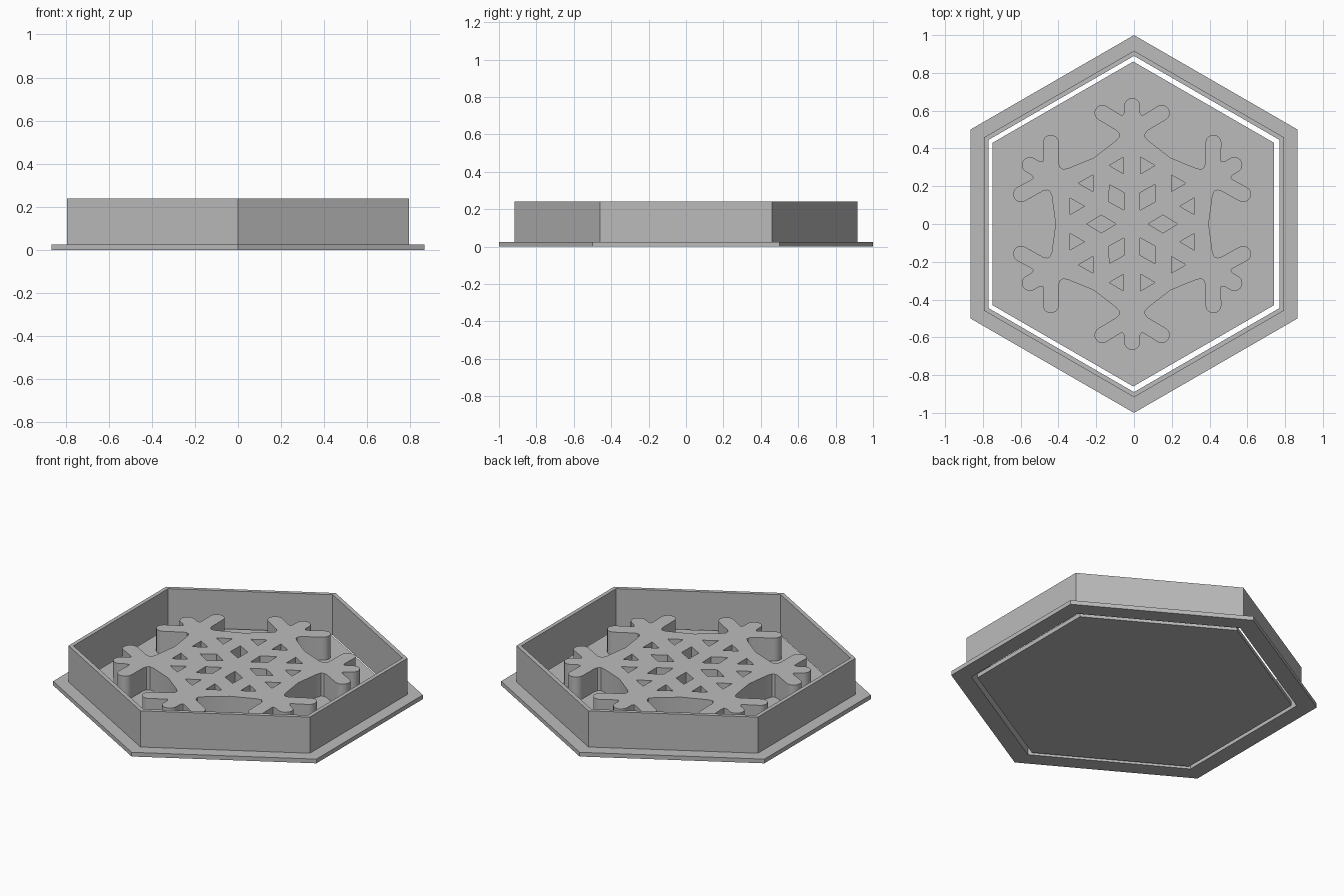
import bpy, bmesh
from math import sin, cos, radians, pi
from mathutils import Matrix, Vector

cube = bpy.data.objects.get("Cube")
if cube:
    bpy.data.objects.remove(cube, do_unlink=True)

COLOR = (0.5, 0.5, 0.5, 1)
grey = bpy.data.materials.new("plain_grey")
grey.use_nodes = True
grey.diffuse_color = COLOR
grey.node_tree.nodes["Principled BSDF"].inputs["Base Color"].default_value = COLOR


def add_object(name, mesh):
    mesh.materials.clear()
    mesh.materials.append(grey)
    obj = bpy.data.objects.new(name, mesh)
    bpy.context.collection.objects.link(obj)
    return obj


def turn(points, deg):
    rot = Matrix.Rotation(radians(deg), 2)
    return [rot @ Vector(p) for p in points]


def hexagon(radius):
    return turn([(radius * sin(k * pi / 3), radius * cos(k * pi / 3)) for k in range(6)], 0)


def prism(name, loops, z0, z1, dx=0):
    """Extruded flat outline; loops inside the first one become holes."""
    curve = bpy.data.curves.new(name + "_outline", 'CURVE')
    curve.dimensions = '2D'
    curve.fill_mode = 'BOTH'
    curve.extrude = (z1 - z0) / 2
    for loop in loops:
        spline = curve.splines.new('POLY')
        spline.points.add(len(loop) - 1)
        for point, (x, y) in zip(spline.points, loop):
            point.co = (x, y, 0, 1)
        spline.use_cyclic_u = True
    helper = bpy.data.objects.new(name + "_outline", curve)
    bpy.context.collection.objects.link(helper)
    bpy.context.view_layer.update()
    deps = bpy.context.evaluated_depsgraph_get()
    mesh = bpy.data.meshes.new_from_object(helper.evaluated_get(deps))
    bpy.data.objects.remove(helper, do_unlink=True)
    bm = bmesh.new()
    bm.from_mesh(mesh)
    bmesh.ops.remove_doubles(bm, verts=bm.verts, dist=0.0005)
    bmesh.ops.recalc_face_normals(bm, faces=bm.faces)
    bmesh.ops.translate(bm, verts=bm.verts, vec=(dx, 0, (z0 + z1) / 2))
    for face in bm.faces:
        face.smooth = False
    bm.to_mesh(mesh)
    bm.free()
    return add_object(name, mesh)


def arc(cx, cy, r, start, end, steps):
    angles = [radians(start + (end - start) * i / steps) for i in range(steps + 1)]
    return [(cx + r * cos(a), cy + r * sin(a)) for a in angles]


# Hexagonal wall with its base flange, swept from one stepped profile
profile = [(1, 0), (1, .025), (.917, .025), (.917, .24), (.89, .24), (.89, 0)]
bm = bmesh.new()
rings = [[bm.verts.new((x, y, z)) for x, y in hexagon(r)] for r, z in profile]
for i, ring in enumerate(rings):
    after = rings[(i + 1) % len(rings)]
    for k in range(6):
        n = (k + 1) % 6
        bm.faces.new((ring[k], ring[n], after[n], after[k]))
bmesh.ops.recalc_face_normals(bm, faces=bm.faces)
mesh = bpy.data.meshes.new("cutter_wall")
bm.to_mesh(mesh)
bm.free()
add_object("cutter_wall", mesh)

# Loose plate inside the wall
prism("stamp_plate", [hexagon(.86)], 0, .025, -.004)

# Snowflake outline: half of one arm, mirrored, then repeated around
half = arc(0, .625, .042, 90, 0, 6)                    # arm tip
half += [(.042, .59), (.051, .574), (.068, .582)]      # upper notch
half += arc(.157, .588, .042, 120, -60, 10)            # side branch tip
half += [(.083, .495), (.07, .48), (.068, .462), (.085, .442)]  # lower notch
left = [(-x, y) for x, y in reversed(half[1:])]
arm = left + half + [(.2025, .351)]
outline = [p for k in range(6) for p in turn(arm, -60 * k)]

# Cut-outs: a diamond and a pair of triangles per sector
diamond = [(.085, 0), (.163, .047), (.241, 0), (.163, -.047)]
triangle = [(.045, .354), (.045, .266), (.121, .31)]
mirrored = [(-x, y) for x, y in triangle]
holes = [turn(shape, 60 * k) for k in range(6) for shape in (diamond, triangle, mirrored)]

flake = prism("snowflake_stamp", [outline] + holes, .02, .162, -.01)
bpy.ops.object.select_all(action='DESELECT')
flake.select_set(True)
bpy.context.view_layer.objects.active = flake
bpy.ops.object.shade_smooth_by_angle(angle=radians(30))
